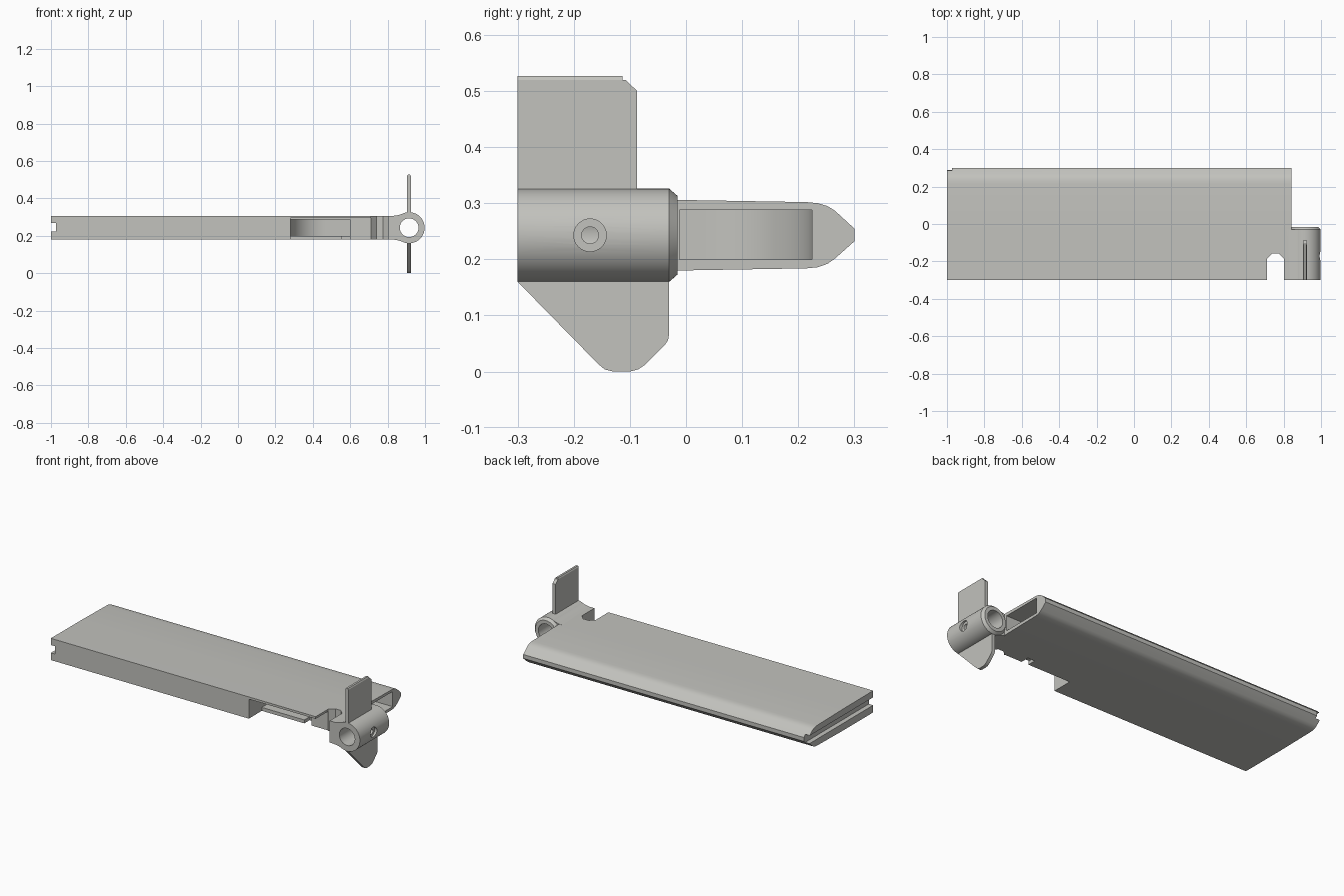
import bpy, bmesh, math

if "Cube" in bpy.data.objects:
    bpy.data.objects.remove(bpy.data.objects["Cube"])

grey = bpy.data.materials.new("warm_grey")
grey.diffuse_color = (0.54, 0.54, 0.51, 1)
grey.use_nodes = True
grey.node_tree.nodes["Principled BSDF"].inputs["Base Color"].default_value = grey.diffuse_color


def finish(name, bm):
    bmesh.ops.recalc_face_normals(bm, faces=bm.faces[:])
    me = bpy.data.meshes.new(name)
    bm.to_mesh(me)
    bm.free()
    me.materials.append(grey)
    ob = bpy.data.objects.new(name, me)
    bpy.context.collection.objects.link(ob)
    return ob


def prism(name, pts, axis, a, b):
    """Extrude a 2D outline along an axis; points are the other two coordinates in order."""
    bm = bmesh.new()

    def place(p, t):
        c = list(p)
        c.insert("xyz".index(axis), t)
        return bm.verts.new(c)

    lo = [place(p, a) for p in pts]
    hi = [place(p, b) for p in pts]
    bm.faces.new(lo)
    bm.faces.new(hi)
    n = len(pts)
    for i in range(n):
        j = (i + 1) % n
        bm.faces.new((lo[i], lo[j], hi[j], hi[i]))
    return finish(name, bm)


def box(name, x, y, z):
    return prism(name, [(x[0], y[0]), (x[1], y[0]), (x[1], y[1]), (x[0], y[1])], "z", *z)


def circle(cx, cy, r, n=48):
    return [(cx + r * math.cos(math.tau * i / n), cy + r * math.sin(math.tau * i / n)) for i in range(n)]


def cut(ob, cutter):
    m = ob.modifiers.new("cut", "BOOLEAN")
    m.operation = "DIFFERENCE"
    m.solver = "EXACT"
    m.object = cutter
    bpy.context.view_layer.objects.active = ob
    bpy.ops.object.modifier_apply(modifier=m.name)
    bpy.data.objects.remove(cutter, do_unlink=True)


CX, CZ = 0.915, 0.243  # barrel axis

# Flat panel with a tapered rear edge
panel = prism("panel", [(-0.3, 0.18), (-0.02, 0.18), (0.215, 0.184), (0.235, 0.186), (0.252, 0.192),
                        (0.265, 0.201), (0.3, 0.232), (0.3, 0.255), (0.265, 0.287), (0.252, 0.295),
                        (0.235, 0.3), (0.215, 0.302), (-0.02, 0.306), (-0.3, 0.307)], "x", -1, 0.842)

# Groove across the left end, trimmed rear corner
cut(panel, box("groove", (-1.1, -0.972), (-0.4, 0.4), (0.222, 0.268)))
cut(panel, box("corner_trim", (-1.1, -0.972), (0.29, 0.4), (0.1, 0.4)))

# Curved channel from the front edge round to the right end
arc = [(0.47 - 0.19 * math.cos(t * math.pi / 24), 0.035 + 0.19 * math.sin(t * math.pi / 24)) for t in range(13)]
cut(panel, prism("channel", [(0.28, -0.4)] + arc + [(0.95, 0.225), (0.95, -0.012), (0.65, -0.012),
                             (0.60, -0.06), (0.60, -0.18), (0.712, -0.18), (0.712, -0.4)], "z", 0.2, 0.288))
# Set-back underside below the channel mouth
cut(panel, box("setback", (0.28, 0.712), (-0.4, -0.18), (0.1, 0.294)))
cut(panel, box("slit", (0.555, 0.60), (-0.4, -0.13), (0.1, 0.25)))

# Notch through the front edge
cut(panel, prism("notch", [(0.712, -0.4), (0.712, -0.185), (0.74, -0.158), (0.775, -0.158),
                           (0.802, -0.185), (0.802, -0.4)], "z", 0, 0.5))

# Neck flaring into the barrel
neck = prism("neck", [(0.82, 0.18), (0.846, 0.178), (0.862, 0.174), (0.885, 0.167),
                      (0.885, 0.319), (0.862, 0.312), (0.846, 0.308), (0.82, 0.306)], "y", -0.3, -0.03)
cut(neck, prism("neck_bore", circle(CX, CZ, 0.07), "y", -0.5, 0.2))

# Hollow barrel, turned about its long axis
profile = [(0.05, -0.3), (0.083, -0.3), (0.083, -0.03), (0.07, -0.015), (0.05, -0.015)]
bm = bmesh.new()
N = 64
rings = [[bm.verts.new((CX + r * math.cos(math.tau * i / N), y, CZ + r * math.sin(math.tau * i / N)))
          for i in range(N)] for r, y in profile]
for k in range(len(rings)):
    a, b = rings[k], rings[(k + 1) % len(rings)]
    for i in range(N):
        j = (i + 1) % N
        bm.faces.new((a[i], a[j], b[j], b[i]))
barrel = finish("barrel", bm)

# Counterbored screw hole in the right side
cut(barrel, prism("counterbore", circle(-0.171, CZ, 0.029, 32), "x", 0.982, 1.1))
cut(barrel, prism("screw_hole", circle(-0.171, CZ, 0.015, 32), "x", CX, 1.1))

# Upper fin with clipped corner and thinned top edge
upper = prism("upper_fin", [(-0.3, 0.31), (-0.087, 0.31), (-0.087, 0.5), (-0.108, 0.52),
                            (-0.3, 0.52)], "x", 0.904, 0.924)
cap = prism("upper_fin_edge", [(0.904, 0.52), (0.924, 0.52), (0.92, 0.527), (0.908, 0.527)], "y", -0.3, -0.113)

# Lower fin with rounded tip
lower = prism("lower_fin", [(-0.3, 0.18), (-0.3, 0.16), (-0.157, 0.014), (-0.145, 0.004), (-0.13, 0),
                            (-0.1, 0), (-0.085, 0.004), (-0.073, 0.012), (-0.038, 0.047),
                            (-0.032, 0.056), (-0.03, 0.068), (-0.03, 0.18)], "x", 0.904, 0.924)

for ob in bpy.context.scene.objects:
    ob.select_set(True)
bpy.context.view_layer.objects.active = panel
bpy.ops.object.shade_smooth_by_angle(angle=math.radians(25))
